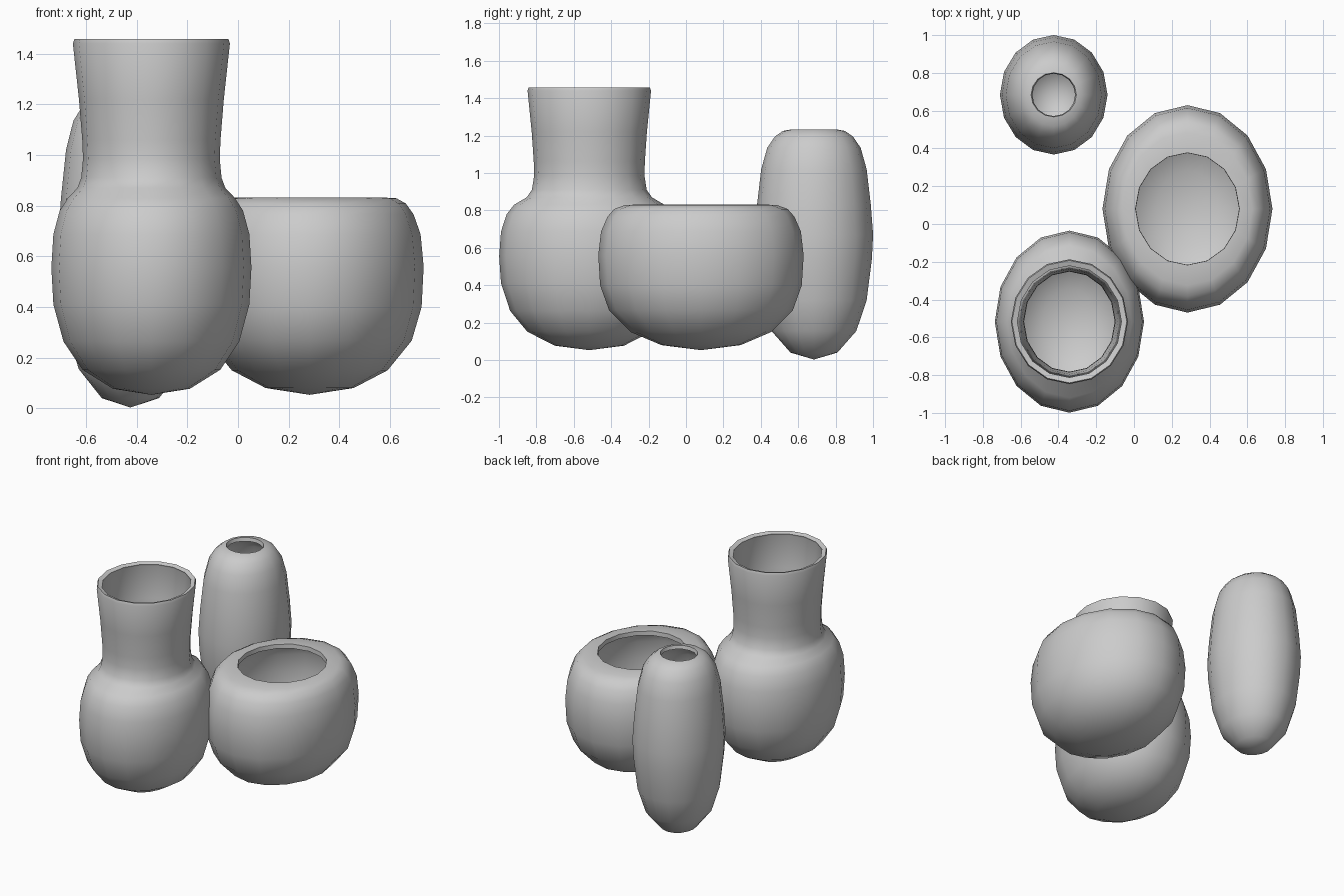
import bpy, bmesh, math

if "Cube" in bpy.data.objects:
    bpy.data.objects.remove(bpy.data.objects["Cube"])

SEGMENTS = 16


def vase(name, centre, profile, thickness):
    """Oval lathe: profile rows are (x radius, y radius, z) from foot to lip."""
    bm = bmesh.new()
    foot = bm.verts.new((0, 0, profile[0][2]))
    rings = []
    for rx, ry, z in profile[1:]:
        angles = [2 * math.pi * i / SEGMENTS for i in range(SEGMENTS)]
        rings.append([bm.verts.new((rx * math.cos(a), ry * math.sin(a), z)) for a in angles])
    for i in range(SEGMENTS):
        j = (i + 1) % SEGMENTS
        bm.faces.new((foot, rings[0][j], rings[0][i]))
        for low, high in zip(rings, rings[1:]):
            bm.faces.new((low[i], low[j], high[j], high[i]))
    mesh = bpy.data.meshes.new(name)
    bm.to_mesh(mesh)
    bm.free()
    obj = bpy.data.objects.new(name, mesh)
    obj.location = (centre[0], centre[1], 0)
    bpy.context.collection.objects.link(obj)

    # Hollow wall, then smooth shading with a crisp lip
    bpy.ops.object.select_all(action='DESELECT')
    obj.select_set(True)
    bpy.context.view_layer.objects.active = obj
    wall = obj.modifiers.new("wall", 'SOLIDIFY')
    wall.thickness = thickness
    wall.offset = -1
    bpy.ops.object.modifier_apply(modifier=wall.name)
    bpy.ops.object.shade_smooth_by_angle(angle=math.radians(48))
    return obj


def oval(points, ratio):
    """Expand (x radius, z) points with a constant y/x ratio."""
    return [(r, r * ratio, z) for r, z in points]


# Necked vase: round belly with a flaring collar
belly = oval([(0, .053), (.152, .077), (.272, .152), (.347, .263), (.387, .41),
              (.395, .556), (.387, .687), (.362, .78), (.33, .83)], 1.22)
collar = [(.292, .335, .87), (.277, .307, .91), (.27, .295, .985), (.273, .297, 1.06),
          (.286, .308, 1.22), (.31, .33, 1.44), (.304, .324, 1.458)]
vase("necked_vase", (-.342, -.517), belly + collar, .03)

# Wide bowl with a flat turned-in lip
bowl = oval([(0, .053), (.174, .08), (.308, .15), (.403, .267), (.442, .40),
             (.45, .56), (.438, .687), (.41, .766), (.38, .808)], 1.22)
lip = [(.343, .405, .829), (.275, .297, .833)]
vase("wide_bowl", (.283, .08), bowl + lip, .03)

# Tall slim vase with a small mouth
slim = oval([(0, .003), (.113, .04), (.204, .155), (.254, .32), (.279, .54),
             (.285, .67), (.274, .83), (.254, 1.02), (.225, 1.135),
             (.188, 1.195), (.15, 1.225)], 1.11)
mouth = [(.12, .117, 1.234)]
vase("tall_vase", (-.425, .684), slim + mouth, .025)
